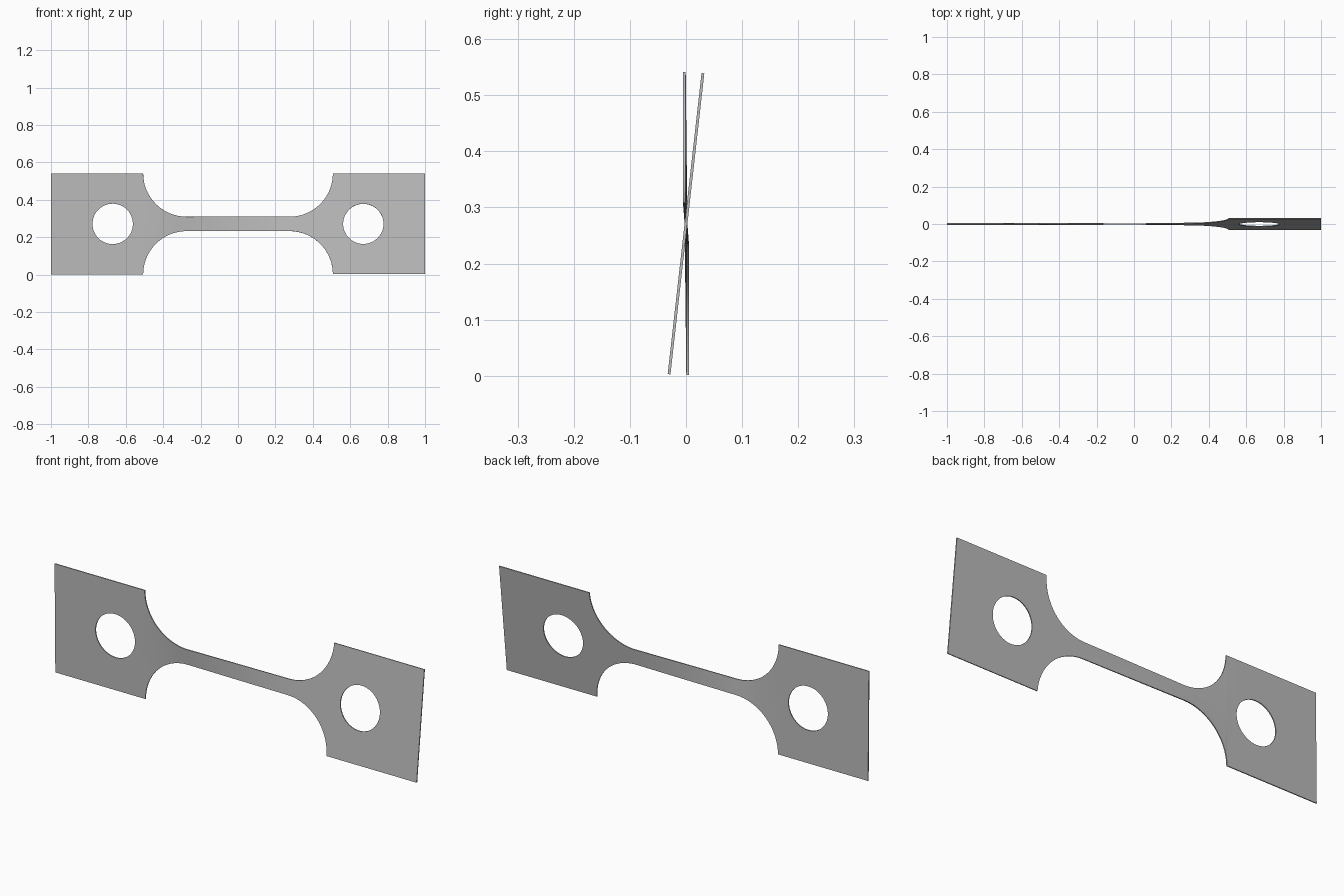
import bpy, bmesh, math

cube = bpy.data.objects.get("Cube")
if cube:
    bpy.data.objects.remove(cube)

MID_Z = 0.271        # height of the long axis
HALF_H = 0.27        # half height of the end plates
NECK_H = 0.0385      # half height of the narrow neck
NECK_X = 0.275       # where the neck meets the fillets
FILLET = 0.232       # fillet radius
HOLE_X, HOLE_R = 0.67, 0.108
TILT = 0.112         # lean of the left plate, radians
THICK = 0.005


def half_height(x):
    d = abs(x) - NECK_X
    if d <= 0:
        return NECK_H
    if d > FILLET:
        return HALF_H
    return min(HALF_H, NECK_H + FILLET - math.sqrt(FILLET ** 2 - d ** 2))


def hole_half(x):
    return math.sqrt(max(0, HOLE_R ** 2 - (abs(x) - HOLE_X) ** 2))


def twist(x):
    if x >= NECK_X:
        return TILT
    if x <= -NECK_X:
        return -0.003 / half_height(x)
    start = -0.003 / NECK_H
    return start + (TILT - start) * (x + NECK_X) / (2 * NECK_X)


# Stations along one half: neck, fillet, hole, plate end
N = 24
half = [NECK_X * i / 12 for i in range(13)]
half += [NECK_X + FILLET * math.sin(math.pi / 2 * i / N) for i in range(1, N + 1)]
half += [HOLE_X - HOLE_R * math.cos(math.pi * i / N) for i in range(N + 1)]
half += [1.0]
stations = [-x for x in reversed(half[1:])] + half

# Twisted sheet: an upper and a lower strip that part around the holes
bm = bmesh.new()
columns = []
for x in stations:
    h, r, a = half_height(x), hole_half(x), twist(x)
    columns.append([bm.verts.new((x, s * math.sin(a), MID_Z + s * math.cos(a)))
                    for s in (-h, -r, r, h)])
for c, d in zip(columns, columns[1:]):
    for j in (0, 2):
        bm.faces.new((c[j], d[j], d[j + 1], c[j + 1]))
bmesh.ops.remove_doubles(bm, verts=bm.verts, dist=0.0001)
bmesh.ops.recalc_face_normals(bm, faces=bm.faces)
mesh = bpy.data.meshes.new("twisted_plate")
bm.to_mesh(mesh)
bm.free()
plate = bpy.data.objects.new("twisted_plate", mesh)
bpy.context.collection.objects.link(plate)

# Sheet thickness
solid = plate.modifiers.new("thickness", "SOLIDIFY")
solid.thickness = THICK
solid.offset = 0

# Plain grey metal
grey = bpy.data.materials.new("plain grey")
grey.use_nodes = True
colour = (0.5, 0.5, 0.5, 1)
grey.diffuse_color = colour
grey.node_tree.nodes["Principled BSDF"].inputs["Base Color"].default_value = colour
mesh.materials.append(grey)

bpy.context.view_layer.objects.active = plate
plate.select_set(True)
bpy.ops.object.modifier_apply(modifier=solid.name)
bpy.ops.object.shade_smooth_by_angle(angle=math.radians(30))
